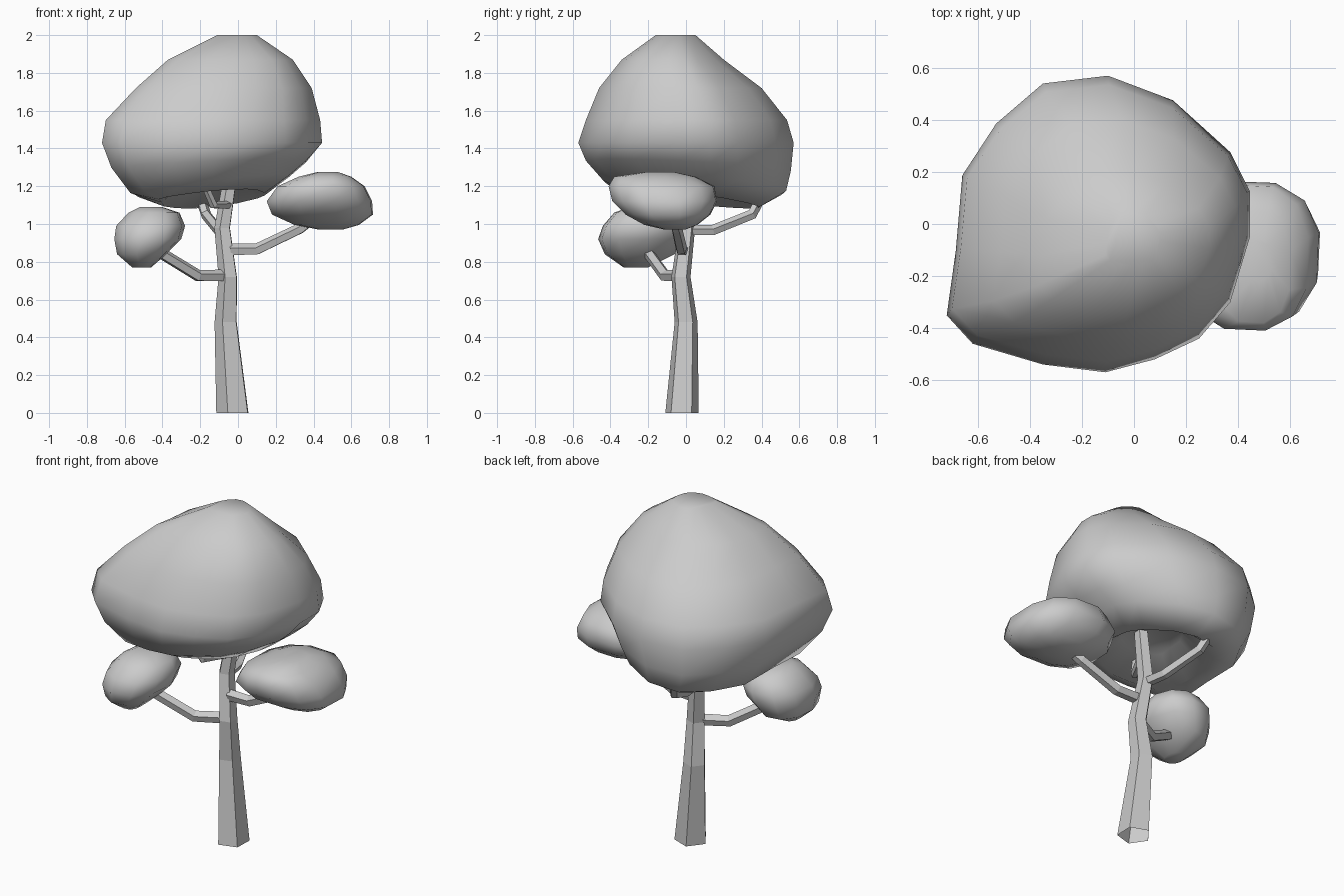
import bpy, bmesh, math
from mathutils import Vector

cube = bpy.data.objects.get("Cube")
if cube:
    bpy.data.objects.remove(cube, do_unlink=True)

grey = bpy.data.materials.new("plain_grey")
grey.use_nodes = True
COLOUR = (0.6, 0.6, 0.6, 1)
grey.diffuse_color = COLOUR
grey.node_tree.nodes["Principled BSDF"].inputs["Base Color"].default_value = COLOUR


def loft(name, rings, cap_start=True, smooth=False):
    """Skin a list of equally long point rings."""
    bm = bmesh.new()
    loops = [[bm.verts.new(p) for p in ring] for ring in rings]
    n = len(loops[0])
    for a, b in zip(loops, loops[1:]):
        for i in range(n):
            j = (i + 1) % n
            bm.faces.new((a[i], a[j], b[j], b[i]))
    if cap_start:
        bm.faces.new(loops[0][::-1])
    bm.faces.new(loops[-1])
    bmesh.ops.recalc_face_normals(bm, faces=bm.faces)
    for f in bm.faces:
        f.smooth = smooth
    mesh = bpy.data.meshes.new(name)
    bm.to_mesh(mesh)
    bm.free()
    mesh.materials.append(grey)
    obj = bpy.data.objects.new(name, mesh)
    bpy.context.collection.objects.link(obj)


def foliage(name, outline, levels):
    """Fit a plan outline into the box (z, x0, x1, y0, y1) of each level.
    Two optional extra values tilt the level along x and y."""
    xs, ys = zip(*outline)
    unit = [((x - min(xs)) / (max(xs) - min(xs)), (y - min(ys)) / (max(ys) - min(ys)))
            for x, y in outline]
    rings = []
    for z, x0, x1, y0, y1, *tilt in levels:
        tx, ty = tilt or (0, 0)
        flat = [(x0 + u * (x1 - x0), y0 + v * (y1 - y0)) for u, v in unit]
        rings.append([(x, y, z + tx * (x + 0.1) + ty * y) for x, y in flat])
    loft(name, rings, smooth=True)


def round_outline(n, turn=0.0, power=1.0):
    """Circle points; a power below one makes the circle squarer."""
    def bulge(v):
        return math.copysign(abs(v) ** power, v)
    angles = [turn + math.tau * i / n for i in range(n)]
    return [(bulge(math.cos(a)), bulge(math.sin(a))) for a in angles]


def branch(name, points, r0, r1):
    """Tapered five-sided limb along a bent path."""
    pts = [Vector(p) for p in points]
    rings = []
    for i, p in enumerate(pts):
        d = (pts[min(i + 1, len(pts) - 1)] - pts[max(i - 1, 0)]).normalized()
        side = d.cross(Vector((0, 0, 1))).normalized()
        up = side.cross(d)
        r = r0 + (r1 - r0) * i / (len(pts) - 1)
        rings.append([p + r * (side * c + up * s) for c, s in round_outline(5, 0.3)])
    loft(name, rings)


# Trunk: bent pentagonal column, open at the foot
trunk_levels = [(0, -0.022, -0.022, 0.093), (0.48, -0.06, 0, 0.064), (0.72, -0.05, -0.027, 0.053),
                (0.98, -0.08, 0.005, 0.045), (1.3, -0.03, 0.02, 0.038)]
loft("trunk", [[(cx + r * c, cy + r * s, z) for c, s in round_outline(5, math.radians(34))]
               for z, cx, cy, r in trunk_levels], cap_start=False)

# Branches
branch("left_branch", [(-0.04, -0.02, 0.862), (0.1, -0.025, 0.865), (0.33, -0.05, 0.975), (0.4, -0.07, 1.03)], 0.034, 0.028)
branch("right_branch", [(-0.06, -0.03, 0.725), (-0.21, -0.11, 0.725), (-0.39, -0.19, 0.835), (-0.45, -0.22, 0.88)], 0.034, 0.03)
branch("back_branch", [(-0.08, 0.01, 0.965), (-0.1, 0.14, 0.965), (-0.17, 0.35, 1.05), (-0.21, 0.41, 1.17)], 0.03, 0.028)
branch("front_branch", [(-0.05, 0, 1.1), (-0.13, -0.15, 1.1), (-0.19, -0.21, 1.24)], 0.024, 0.02)

# Main crown: hollowed underside, tilted rim, domed top
crown_outline = [(0.445, -0.05), (0.445, 0.13), (0.37, 0.28), (0.15, 0.48), (-0.1, 0.575),
                 (-0.35, 0.545), (-0.53, 0.39), (-0.66, 0.19), (-0.685, -0.1), (-0.72, -0.35),
                 (-0.62, -0.46), (-0.35, -0.54), (-0.11, -0.57), (0.08, -0.52), (0.25, -0.44),
                 (0.37, -0.3)]
foliage("main_crown", crown_outline, [
    (1.25, -0.27, 0.05, -0.15, 0.2), (1.14, -0.42, 0.14, -0.33, 0.39, 0.1, -0.12),
    (1.21, -0.57, 0.27, -0.44, 0.53, 0.13, -0.06),
    (1.31, -0.67, 0.36, -0.53, 0.555, 0.05, -0.05),
    (1.43, -0.72, 0.445, -0.57, 0.57), (1.55, -0.7, 0.435, -0.53, 0.535),
    (1.72, -0.54, 0.39, -0.46, 0.4), (1.87, -0.37, 0.29, -0.34, 0.2),
    (2, -0.11, 0.1, -0.16, 0.05)])

# Small side crowns
foliage("left_crown", round_outline(12, 0.2, 0.8), [
    (0.972, 0.42, 0.56, -0.12, 0), (0.995, 0.3, 0.64, -0.22, 0.06),
    (1.05, 0.18, 0.715, -0.32, 0.13), (1.12, 0.152, 0.71, -0.39, 0.165),
    (1.2, 0.21, 0.67, -0.41, 0.15), (1.25, 0.32, 0.6, -0.38, 0.05),
    (1.275, 0.42, 0.53, -0.22, -0.06)])
foliage("right_crown", round_outline(10, 0.15, 0.9), [
    (0.77, -0.56, -0.46, -0.33, -0.2), (0.84, -0.64, -0.38, -0.43, -0.06),
    (0.92, -0.655, -0.3, -0.465, -0.02), (0.99, -0.645, -0.28, -0.44, -0.01),
    (1.06, -0.58, -0.31, -0.38, -0.05), (1.09, -0.52, -0.4, -0.3, -0.15)])
